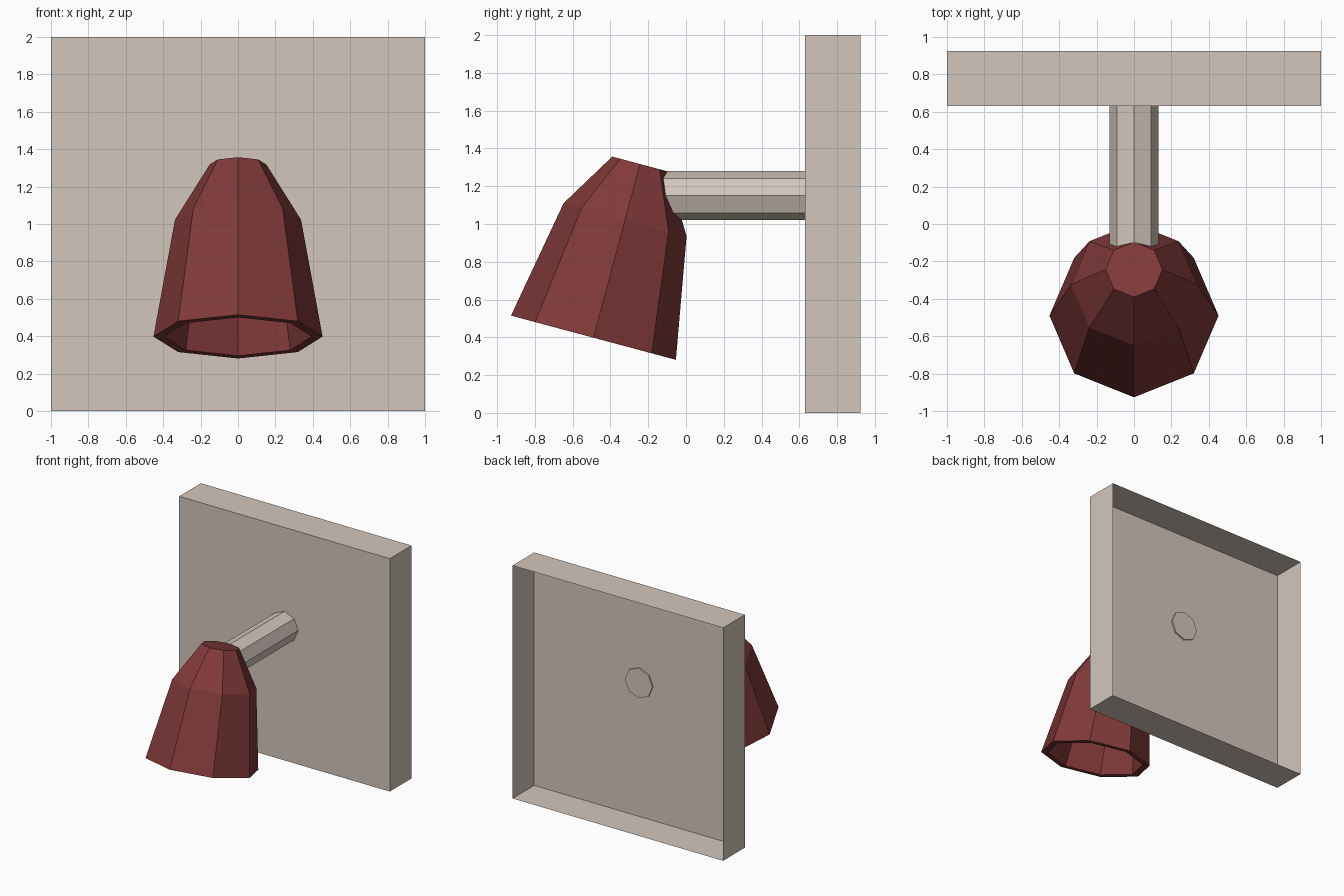
import bpy, bmesh, math
from mathutils import Matrix, Vector

if "Cube" in bpy.data.objects:
    bpy.data.objects.remove(bpy.data.objects["Cube"])


def material(name, color):
    m = bpy.data.materials.new(name)
    m.diffuse_color = (*color, 1)
    m.use_nodes = True
    m.node_tree.nodes["Principled BSDF"].inputs["Base Color"].default_value = m.diffuse_color
    return m


stone = material("warm_grey", (0.65, 0.565, 0.50))
red = material("dark_red", (0.22, 0.041, 0.041))


def finish(name, bm, mat, matrix=Matrix.Identity(4)):
    bmesh.ops.transform(bm, matrix=matrix, verts=bm.verts)
    me = bpy.data.meshes.new(name)
    bm.to_mesh(me)
    bm.free()
    me.materials.append(mat)
    ob = bpy.data.objects.new(name, me)
    bpy.context.collection.objects.link(ob)
    return ob


def lathe(profile, sides=8):
    """Rings of (radius, height) joined in order, with both ends capped."""
    bm = bmesh.new()
    rings = []
    for r, h in profile:
        rings.append([bm.verts.new((r * math.cos(2 * math.pi * i / sides),
                                    r * math.sin(2 * math.pi * i / sides), h))
                      for i in range(sides)])
    for a, b in zip(rings, rings[1:]):
        for i in range(sides):
            j = (i + 1) % sides
            bm.faces.new((a[i], a[j], b[j], b[i]))
    bm.faces.new(rings[0])
    bm.faces.new(rings[-1])
    bmesh.ops.recalc_face_normals(bm, faces=bm.faces)
    return bm


# Wall plate: a thin square tray, open at the back
bm = bmesh.new()
bmesh.ops.create_cube(bm, size=1)
back = [f for f in bm.faces if f.normal.y > 0.9]
bmesh.ops.delete(bm, geom=back, context='FACES_ONLY')
finish("wall_plate", bm, stone,
       Matrix.Translation((0, 0.778, 1)) @ Matrix.Diagonal((2, 0.294, 2, 1)))

# Arm: octagonal rod running from the shade just through the plate
finish("arm", lathe([(0.13, -0.15), (0.13, 0.643)]), stone,
       Matrix.Translation((0, 0, 1.15)) @ Matrix.Rotation(-math.pi / 2, 4, 'X'))

# Lamp shade: hollow eight-sided bell, tilted toward the front
outer_then_inner = [(0.152, 0.952), (0.337, 0.647), (0.452, 0.0),
                    (0.395, 0.0), (0.285, 0.625), (0.12, 0.90)]
finish("lamp_shade", lathe(outer_then_inner), red,
       Matrix.Translation((0, -0.49, 0.398)) @ Matrix.Rotation(math.radians(-15), 4, 'X'))
